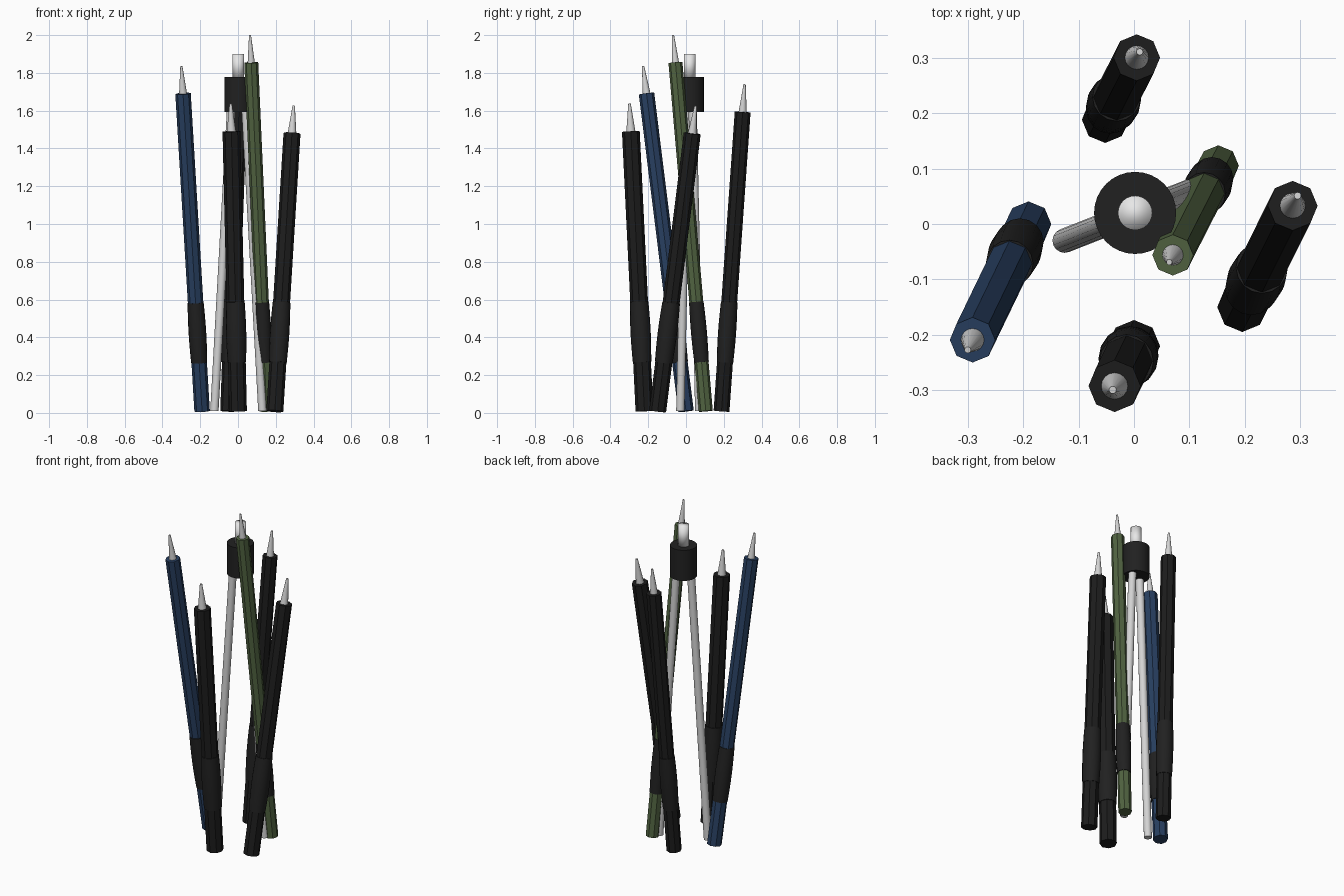
import bpy
import math
from mathutils import Vector

cube = bpy.data.objects.get("Cube")
if cube:
    bpy.data.objects.remove(cube, do_unlink=True)


def material(name, color):
    m = bpy.data.materials.new(name)
    m.use_nodes = True
    m.diffuse_color = (*color, 1)
    m.node_tree.nodes["Principled BSDF"].inputs["Base Color"].default_value = (*color, 1)
    return m


BLUE = material("navy blue", (0.021, 0.050, 0.118))
GREEN = material("olive green", (0.082, 0.125, 0.053))
BLACK = material("black lacquer", (0.012, 0.012, 0.012))
RUBBER = material("black rubber", (0.015, 0.015, 0.015))
METAL = material("light metal", (0.65, 0.65, 0.65))
WHITE = material("white knob", (0.8, 0.8, 0.8))


def turned(name, profile, sides, mat, start, end, smooth=None):
    """Surface of revolution: (radius, distance) profile along start -> end."""
    verts, faces = [], []
    for r, h in profile:
        for i in range(sides):
            a = math.tau * i / sides
            verts.append((r * math.cos(a), r * math.sin(a), h))
    for k in range(len(profile) - 1):
        for i in range(sides):
            j = (i + 1) % sides
            a, b = k * sides, (k + 1) * sides
            faces.append((a + i, a + j, b + j, b + i))
    faces.append(tuple(reversed(range(sides))))
    last = (len(profile) - 1) * sides
    faces.append(tuple(range(last, last + sides)))
    mesh = bpy.data.meshes.new(name)
    mesh.from_pydata(verts, [], faces)
    mesh.materials.append(mat)
    obj = bpy.data.objects.new(name, mesh)
    bpy.context.collection.objects.link(obj)
    # Tilt from upright onto the axis
    axis = (Vector(end) - Vector(start)).normalized()
    obj.rotation_mode = 'QUATERNION'
    obj.rotation_quaternion = Vector((0, 0, 1)).rotation_difference(axis)
    obj.location = start
    if smooth is not None:
        bpy.ops.object.select_all(action='DESELECT')
        obj.select_set(True)
        bpy.context.view_layer.objects.active = obj
        bpy.ops.object.shade_smooth_by_angle(angle=math.radians(smooth))
    return obj


def pencil(name, mat, radius, base, top):
    start, end = Vector((*base, 0.009)), Vector(top)
    length = (end - start).length
    # Eight-sided barrel
    turned(name + "_barrel", [(radius, 0), (radius, length)], 8, mat, start, end)
    # Slightly swollen rubber grip
    low, high, steps = 0.26, 0.58, 6
    grip = [(radius * 0.9, low)]
    for i in range(steps + 1):
        t = i / steps
        grip.append((radius * (1.04 + 0.10 * math.sin(math.pi * t)), low + (high - low) * t))
    grip.append((radius * 0.9, high))
    turned(name + "_grip", grip, 16, RUBBER, start, end, 40)
    # Slender pointed tip
    turned(name + "_point", [(radius * 0.51, length), (radius * 0.14, length + 0.147)],
           16, METAL, start, end, 40)


pencil("blue_pencil", BLUE, 0.041, (-0.19, 0.0), (-0.291, -0.209, 1.69))
pencil("green_pencil", GREEN, 0.037, (0.152, 0.105), (0.07, -0.056, 1.855))
pencil("right_pencil", BLACK, 0.045, (0.195, -0.15), (0.286, 0.033, 1.48))
pencil("front_pencil", BLACK, 0.047, (0.0, -0.22), (-0.035, -0.292, 1.49))
pencil("back_pencil", BLACK, 0.042, (-0.052, 0.188), (0.005, 0.30, 1.593))

# Drawing compass: two splayed legs, hinge head and knob
CX, CY = 0.002, 0.02
for side, label in ((-1, "right"), (1, "left")):
    foot = Vector((CX + side * 0.127, CY + side * 0.05, 0.01))
    hip = Vector((CX + side * 0.038, CY + side * 0.015, 1.62))
    turned("compass_leg_" + label, [(0.022, 0), (0.022, (hip - foot).length)],
           16, METAL, foot, hip, 40)
turned("compass_head", [(0.074, 0), (0.074, 0.185)], 32, RUBBER,
       (CX, CY, 1.593), (CX, CY, 1.778), 40)
turned("compass_knob", [(0.031, 0), (0.031, 0.13)], 24, WHITE,
       (CX, CY, 1.77), (CX, CY, 1.90), 120)
